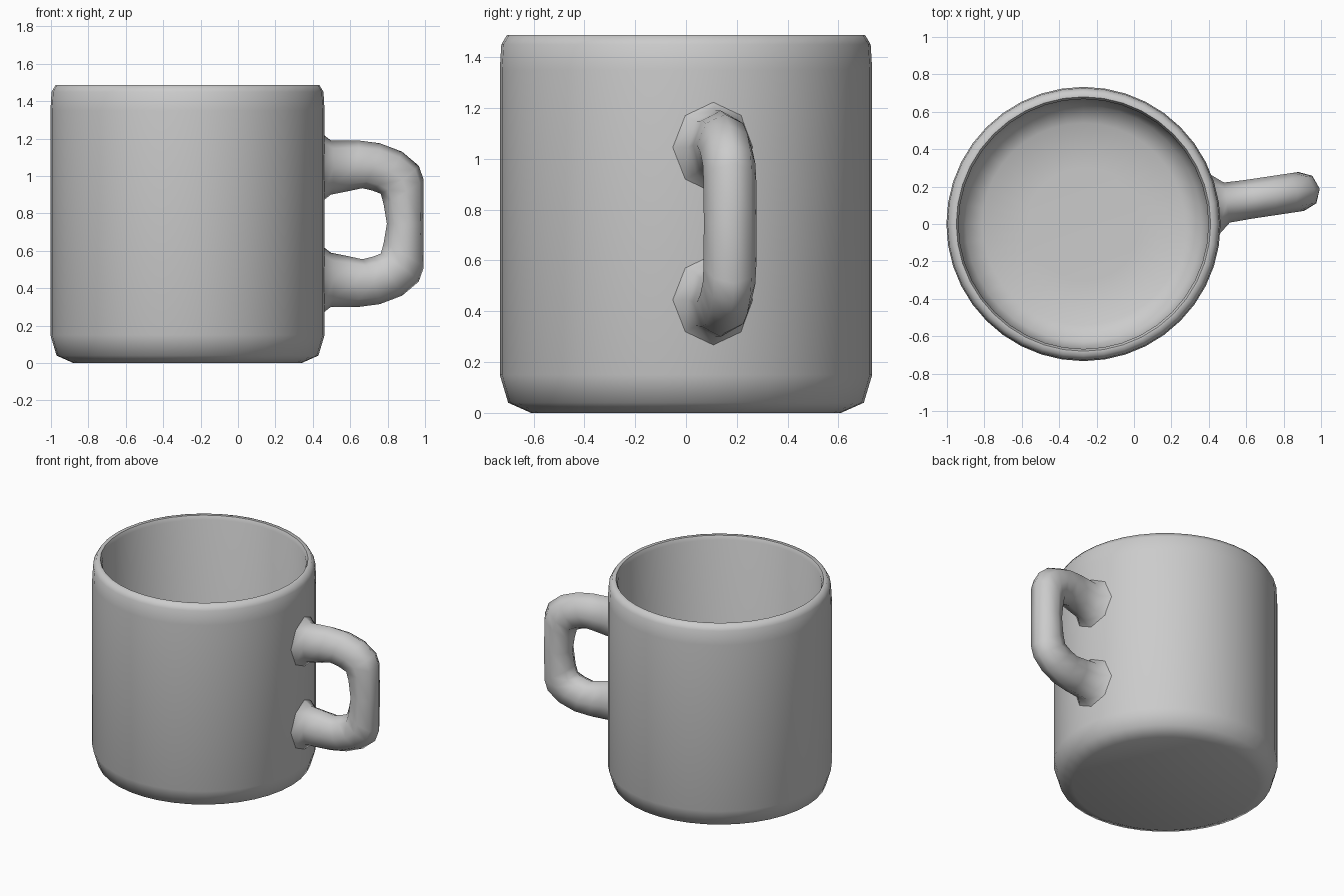
import bpy, bmesh, math

if "Cube" in bpy.data.objects:
    bpy.data.objects.remove(bpy.data.objects["Cube"])

CX = -0.27               # cup axis
ANG = math.radians(8.5)  # direction in which the handle leaves the cup
R = 0.733


def finish(name, bm, angle):
    bmesh.ops.recalc_face_normals(bm, faces=bm.faces)
    mesh = bpy.data.meshes.new(name)
    bm.to_mesh(mesh)
    bm.free()
    ob = bpy.data.objects.new(name, mesh)
    bpy.context.collection.objects.link(ob)
    bpy.ops.object.select_all(action='DESELECT')
    ob.select_set(True)
    bpy.context.view_layer.objects.active = ob
    bpy.ops.object.shade_smooth_by_angle(angle=math.radians(angle))
    return ob


def bridge(bm, a, b):
    n = len(a)
    for i in range(n):
        j = (i + 1) % n
        bm.faces.new((a[i], a[j], b[j], b[i]))


# Cup body: closed profile (radius, height), outside base up, over the rim, down inside
profile = [(0.61, 0.0), (0.70, 0.04), (R, 0.15), (R, 1.35), (0.727, 1.45),
           (0.705, 1.487), (0.68, 1.487), (0.668, 1.46), (0.668, 0.25),
           (0.63, 0.14), (0.54, 0.09), (0.30, 0.08)]
SIDES = 40
bm = bmesh.new()
rings = []
for r, z in profile:
    rings.append([bm.verts.new((CX + r * math.cos(2 * math.pi * i / SIDES),
                                r * math.sin(2 * math.pi * i / SIDES), z))
                  for i in range(SIDES)])
for a, b in zip(rings, rings[1:]):
    bridge(bm, a, b)
bm.faces.new(rings[0])
bm.faces.new(rings[-1])
finish("cup_body", bm, 60)

# Handle: upper half rings as outer (s, z), inner (s, z), half width; mirrored about MID
MID = 0.745
half = [((0.735, 1.225), (0.735, 0.865), 0.16),
        ((0.775, 1.19), (0.775, 0.90), 0.108),
        ((0.925, 1.19), (0.86, 0.917), 0.105),
        ((1.04, 1.175), (0.945, 0.935), 0.105),
        ((1.16, 1.13), (1.00, 0.922), 0.105),
        ((1.25, 1.055), (1.045, 0.905), 0.105),
        ((1.277, 0.98), (1.06, 0.85), 0.105),
        ((1.277, MID), (1.078, MID), 0.105)]
flip = [((o[0], 2 * MID - o[1]), (i[0], 2 * MID - i[1]), w) for o, i, w in half[-2::-1]]
stations = half + flip
N = 8
bm = bmesh.new()
rings = []
for k, (o, i, w) in enumerate(stations):
    ring = []
    for n in range(N):
        t = 2 * math.pi * n / N
        f = (1 + math.cos(t)) / 2
        s = i[0] + (o[0] - i[0]) * f
        z = i[1] + (o[1] - i[1]) * f
        y = w * math.sin(t)
        if k in (0, len(stations) - 1):   # flared root hugs the cup wall
            s = math.sqrt(0.73 ** 2 - y * y)
        ring.append(bm.verts.new((CX + s * math.cos(ANG) - y * math.sin(ANG),
                                  s * math.sin(ANG) + y * math.cos(ANG), z)))
    rings.append(ring)
for a, b in zip(rings, rings[1:]):
    bridge(bm, a, b)
finish("handle", bm, 75)
